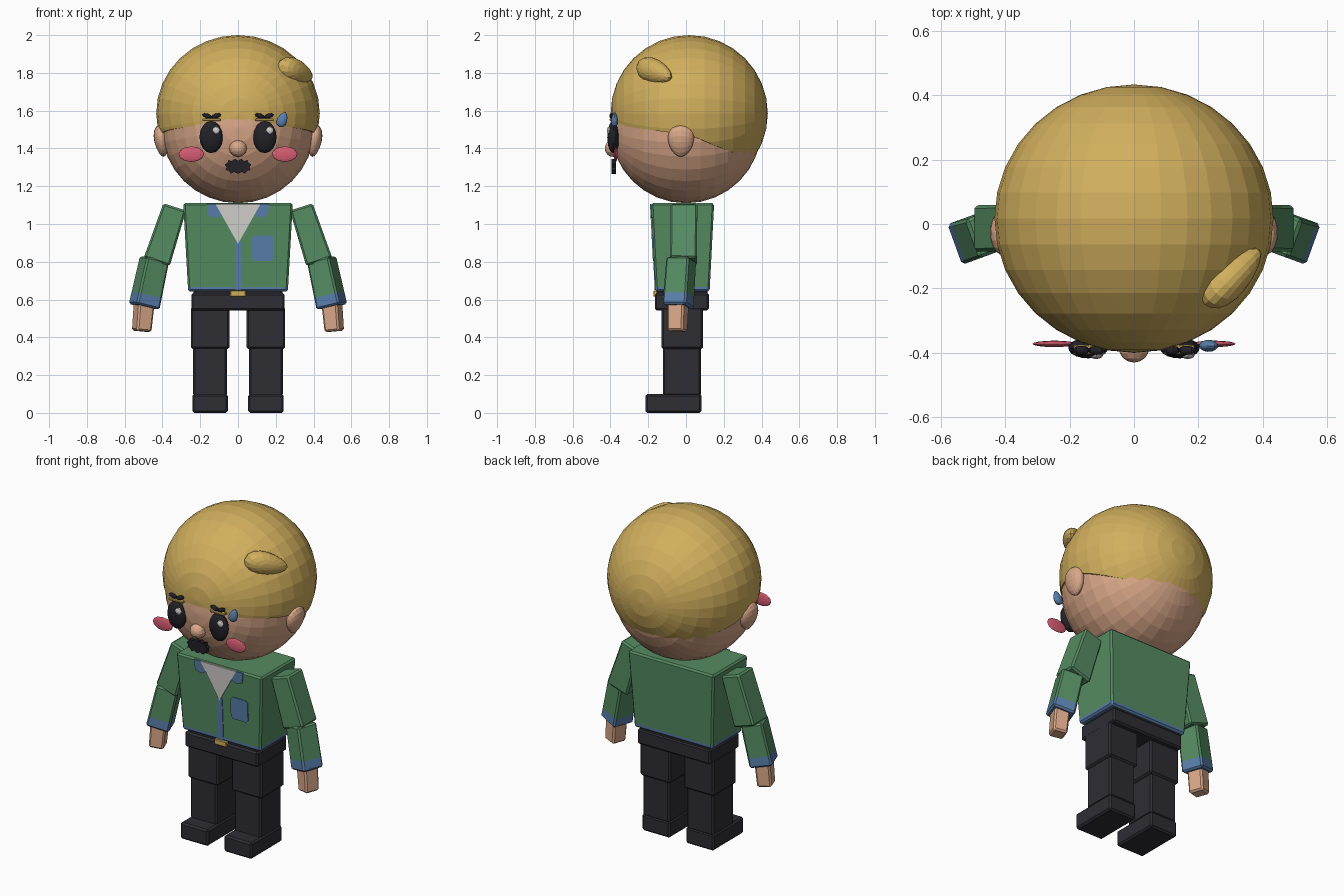
import bpy, bmesh
from math import radians
from mathutils import Vector, Matrix

if "Cube" in bpy.data.objects:
    bpy.data.objects.remove(bpy.data.objects["Cube"])


def material(name, rgb):
    m = bpy.data.materials.new(name)
    m.use_nodes = True
    m.diffuse_color = (*rgb, 1)
    m.node_tree.nodes["Principled BSDF"].inputs["Base Color"].default_value = (*rgb, 1)
    return m


SKIN = material("skin", (0.70, 0.39, 0.25))
HAIR = material("golden hair", (0.64, 0.43, 0.11))
GREEN = material("jacket green", (0.09, 0.26, 0.12))
BLUE = material("trim blue", (0.10, 0.21, 0.41))
DARK = material("dark cloth", (0.026, 0.026, 0.034))
BLACK = material("black", (0.015, 0.015, 0.02))
PINK = material("blush pink", (0.68, 0.11, 0.17))
WHITE = material("off white", (0.66, 0.64, 0.62))


def finish(bm, name, mats, bevel=0):
    bmesh.ops.recalc_face_normals(bm, faces=bm.faces[:])
    mesh = bpy.data.meshes.new(name)
    bm.to_mesh(mesh)
    bm.free()
    for m in mats:
        mesh.materials.append(m)
    ob = bpy.data.objects.new(name, mesh)
    bpy.context.collection.objects.link(ob)
    if bevel:
        mod = ob.modifiers.new("bevel", "BEVEL")
        mod.width, mod.segments = bevel, 1
    return ob


def ball_mesh(centre, radii, seg=16, rings=10, tilt=None, taper=0.0):
    """Faceted ellipsoid with its poles front and back."""
    bm = bmesh.new()
    bmesh.ops.create_uvsphere(bm, u_segments=seg, v_segments=rings, radius=1,
                              matrix=Matrix.Rotation(radians(90), 4, "X"))
    for v in bm.verts:
        k = 1 + taper * v.co.z
        v.co = Vector((v.co.x * k * radii[0], v.co.y * k * radii[1], v.co.z * radii[2]))
    bm.transform(Matrix.Translation(centre) @ (tilt or Matrix()))
    return bm


def ball(name, centre, radii, mat, **kw):
    return finish(ball_mesh(centre, radii, **kw), name, [mat])


def limb(name, top, bottom, half_top, half_bottom, mats, twist=0, band=0, bevel=0.01):
    """Tapered box from top to bottom; band is the share at the end in the second material."""
    top, bottom = Vector(top), Vector(bottom)
    axis = bottom - top
    bm = bmesh.new()
    bmesh.ops.create_cube(bm, size=2)
    for v in bm.verts:
        half = half_top if v.co.z > 0 else half_bottom
        v.co = Vector((v.co.x * half[0], v.co.y * half[1], 0 if v.co.z > 0 else -axis.length))
    if band:
        cut = -axis.length * (1 - band)
        bmesh.ops.bisect_plane(bm, geom=bm.verts[:] + bm.edges[:] + bm.faces[:],
                               plane_co=(0, 0, cut), plane_no=(0, 0, 1))
        for f in bm.faces:
            f.material_index = int(f.calc_center_median().z < cut)
    turn = Vector((0, 0, -1)).rotation_difference(axis).to_matrix().to_4x4()
    bm.transform(Matrix.Translation(top) @ turn @ Matrix.Rotation(radians(twist), 4, "Z"))
    return finish(bm, name, mats, bevel)


def box(name, x, y, z, mat, bevel=0.01):
    cx, cy = sum(x) / 2, sum(y) / 2
    half = ((x[1] - x[0]) / 2, (y[1] - y[0]) / 2)
    return limb(name, (cx, cy, z[1]), (cx, cy, z[0]), half, half, [mat], bevel=bevel)


def plate(name, outline, mat, front, thick=0.009):
    """Flat outline in x and z, laid on the surface y = front(z)."""
    bm = bmesh.new()
    face = bm.faces.new([bm.verts.new((x, front(z) + thick / 3, z)) for x, z in outline])
    new = bmesh.ops.extrude_face_region(bm, geom=[face])["geom"]
    bmesh.ops.translate(bm, vec=(0, -thick, 0),
                        verts=[g for g in new if isinstance(g, bmesh.types.BMVert)])
    return finish(bm, name, [mat])


def rounded(x0, x1, z0, z1, c):
    return [(x0 + c, z0), (x1 - c, z0), (x1, z0 + c), (x1, z1 - c),
            (x1 - c, z1), (x0 + c, z1), (x0, z1 - c), (x0, z0 + c)]


# Head and hair cap, the hairline dropping more steeply behind the ears
ball("head", (0, 0, 1.51), (0.405, 0.40, 0.40), SKIN, seg=32, rings=16)
SPLIT, LINE = 0.02, 1.47
slope = {True: -0.134, False: -0.40}
bm = ball_mesh((0, 0.017, 1.585), (0.433, 0.416, 0.415), seg=32, rings=16)
bmesh.ops.bisect_plane(bm, geom=bm.verts[:] + bm.edges[:] + bm.faces[:],
                       plane_co=(0, SPLIT, 0), plane_no=(0, 1, 0))
for is_front in (True, False):
    faces = [f for f in bm.faces if (f.calc_center_median().y < SPLIT) == is_front]
    edges = list({e for f in faces for e in f.edges})
    verts = list({v for f in faces for v in f.verts})
    bmesh.ops.bisect_plane(bm, geom=verts + edges + faces, plane_co=(0, SPLIT, LINE),
                           plane_no=(0, -slope[is_front], 1))
low = []
for f in bm.faces:
    c = f.calc_center_median()
    if c.z < LINE + slope[c.y < SPLIT] * (c.y - SPLIT):
        low.append(f)
bmesh.ops.delete(bm, geom=low, context="FACES")
rim = bmesh.ops.extrude_edge_only(bm, edges=[e for e in bm.edges if e.is_boundary])["geom"]
for v in rim:
    if isinstance(v, bmesh.types.BMVert):
        v.co.x *= 0.88
        v.co.y *= 0.88
finish(bm, "hair", [HAIR])
tuft_tilt = Matrix.Rotation(radians(45), 4, "Z") @ Matrix.Rotation(radians(105), 4, "Y")
ball("hair_tuft", (0.305, -0.165, 1.807), (0.065, 0.055, 0.125), HAIR,
     tilt=tuft_tilt, taper=-0.25)

# Face
ball("nose", (0, -0.385, 1.40), (0.047, 0.045, 0.045), SKIN, seg=12, rings=8)
for s, side in ((1, "left"), (-1, "right")):
    ball(side + "_ear", (0.405 * s, -0.027, 1.44), (0.038, 0.068, 0.085), SKIN, taper=0.2,
         tilt=Matrix.Rotation(radians(8 * s), 4, "Y"))
    ball(side + "_eye", (0.142 * s, -0.385, 1.46), (0.062, 0.032, 0.085), BLACK)
    ball(side + "_eye_glint", (0.142 * s + 0.025, -0.407, 1.495), (0.021, 0.012, 0.022),
         WHITE, seg=8, rings=6)
    ball(side + "_cheek", (0.247 * s, -0.372, 1.37), (0.068, 0.01, 0.041), PINK, seg=12, rings=8)
    # Brow: two dark lobes over a thin golden bar
    for k in (-1, 1):
        ball(side + "_brow_lobe", (0.14 * s + 0.024 * k, -0.392, 1.572), (0.028, 0.014, 0.013),
             BLACK, seg=8, rings=6, tilt=Matrix.Rotation(radians(-18 * k), 4, "Y"))
    box(side + "_brow_bar", (0.14 * s - 0.048, 0.14 * s + 0.048), (-0.405, -0.375),
        (1.545, 1.558), HAIR, bevel=0.003)
ball("sweat_drop", (0.235, -0.378, 1.553), (0.027, 0.018, 0.042), BLUE, seg=12, rings=8,
     taper=-0.3, tilt=Matrix.Rotation(radians(22), 4, "Y"))
half = [(0, 1.335), (0.018, 1.345), (0.034, 1.332), (0.05, 1.34), (0.057, 1.322), (0.071, 1.315),
        (0.06, 1.30), (0.066, 1.285), (0.048, 1.283), (0.038, 1.267), (0.02, 1.276), (0, 1.266)]
plate("moustache", half + [(-x, z) for x, z in half[-2:0:-1]], BLACK, lambda z: -0.378, 0.025)

# Jacket
limb("jacket", (0, -0.018, 1.11), (0, -0.018, 0.642), (0.29, 0.167), (0.264, 0.143),
     [GREEN, BLUE], band=0.055)


def chest(z):
    return -0.161 - 0.024 * (z - 0.642) / 0.468


plate("shirt", [(-0.12, 1.107), (0, 0.895), (0.12, 1.107)], WHITE, chest)
plate("zip", rounded(-0.017, 0.017, 0.65, 0.91, 0.004), BLUE, chest, 0.006)
plate("chest_pocket", rounded(0.075, 0.19, 0.805, 0.94, 0.014), BLUE, chest)
for s, side in ((1, "left"), (-1, "right")):
    plate(side + "_collar", [(s * x, z) for x, z in
          ((0.165, 1.107), (0.12, 1.107), (0.087, 1.05), (0.115, 1.032), (0.158, 1.045))],
          BLUE, chest)

# Arms
for s, side in ((1, "left"), (-1, "right")):
    limb(side + "_upper_arm", (0.335 * s, -0.012, 1.09), (0.43 * s, -0.014, 0.80),
         (0.063, 0.072), (0.072, 0.072), [GREEN])
    limb(side + "_forearm", (0.442 * s, -0.025, 0.815), (0.497 * s, -0.042, 0.562),
         (0.064, 0.064), (0.067, 0.067), [GREEN, BLUE], twist=-20 * s, band=0.24)
    limb(side + "_hand", (0.497 * s, -0.042, 0.58), (0.51 * s, -0.046, 0.432),
         (0.045, 0.047), (0.042, 0.045), [SKIN], twist=-20 * s)

# Trousers and shoes
box("hips", (-0.247, 0.247), (-0.165, 0.122), (0.543, 0.635), DARK)
box("waistband", (-0.235, 0.235), (-0.155, 0.115), (0.60, 0.66), DARK)
box("belt_buckle", (-0.042, 0.042), (-0.173, -0.15), (0.615, 0.648), HAIR, bevel=0.004)
for s, side in ((1, "left"), (-1, "right")):
    for part, x, y, z in (("thigh", (0.045, 0.25), (-0.13, 0.09), (0.338, 0.56)),
                          ("shin", (0.058, 0.238), (-0.123, 0.08), (0.09, 0.35)),
                          ("shoe", (0.054, 0.242), (-0.215, 0.082), (0, 0.1))):
        box(side + "_" + part, sorted(s * v for v in x), y, z, DARK)
